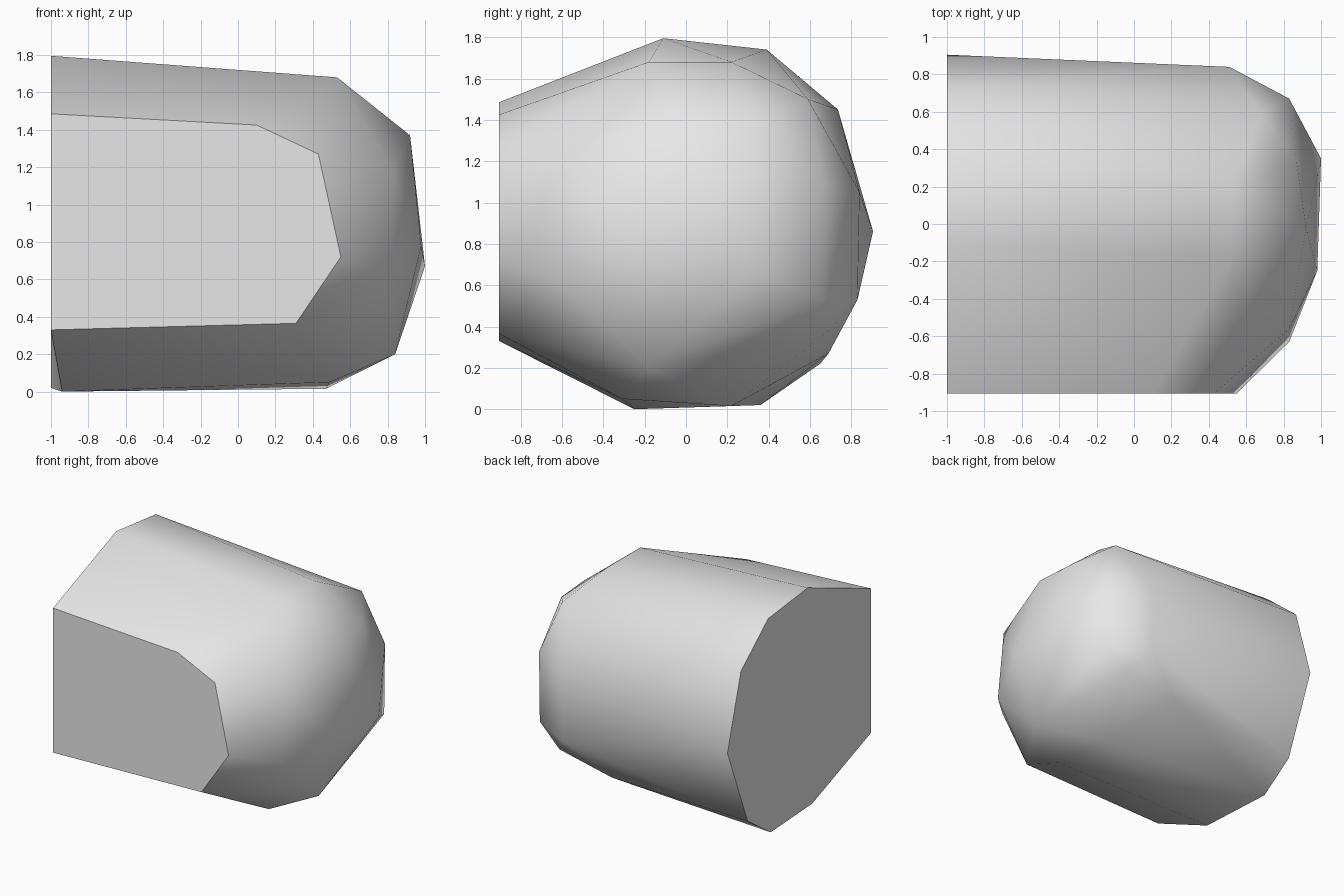
import bpy
import bmesh
import math

# Remove the default cube only
cube = bpy.data.objects.get("Cube")
if cube:
    bpy.data.objects.remove(cube, do_unlink=True)


def make_material(name, colour):
    """Plain material with matching viewport and render colour."""
    mat = bpy.data.materials.new(name)
    mat.use_nodes = True
    mat.diffuse_color = colour
    shader = mat.node_tree.nodes["Principled BSDF"]
    shader.inputs["Base Color"].default_value = colour
    shader.inputs["Roughness"].default_value = 0.8
    return mat


def on_plane_x(x, profile):
    return [(x, y, z) for y, z in profile]


def on_plane_y(y, profile):
    return [(x, y, z) for x, z in profile]


# Flat cut at the right end (y, z)
cut_end = on_plane_x(-1, [
    (-.11, 1.795), (.39, 1.74), (.735, 1.45), (.905, .86), (.65, .22), (.36, .02)])

# Flat front face (x, z)
front_face = on_plane_y(-.905, [
    (-1, 1.485), (.1, 1.425), (.43, 1.27), (.55, .72), (.31, .365), (-1, .33)])

# Upper shoulder of the rounded end
upper_shoulder = [
    (.53, -.18, 1.68), (.53, .22, 1.68), (.68, .59, 1.5), (.51, .84, 1.05),
    (.83, .67, 1.09), (.87, .33, 1.39), (.92, -.02, 1.37), (.83, -.56, 1.18)]

# Bulging tip of the rounded end
tip = [(1, .35, .67), (.98, -.25, .78), (.83, -.63, .63), (.83, .66, .53), (.51, .83, .53)]

# Underside and lower back corner
underside = [
    (.84, -.18, .2), (.49, -.31, .05), (.47, .22, .015),
    (-.94, -.25, 0), (.65, .67, .36), (.17, .69, .27)]

# Wrap the corners in a convex faceted skin
bm = bmesh.new()
for corner in cut_end + front_face + upper_shoulder + tip + underside:
    bm.verts.new(corner)
hull = bmesh.ops.convex_hull(bm, input=bm.verts[:])
loose = [v for v in bm.verts if not v.link_faces]
bmesh.ops.delete(bm, geom=loose, context='VERTS')

# Merge the flat facets into single faces
bmesh.ops.dissolve_limit(bm, angle_limit=math.radians(1),
                         verts=bm.verts[:], edges=bm.edges[:])
bmesh.ops.recalc_face_normals(bm, faces=bm.faces[:])

mesh = bpy.data.meshes.new("boulder")
bm.to_mesh(mesh)
bm.free()
boulder = bpy.data.objects.new("boulder", mesh)
bpy.context.collection.objects.link(boulder)
mesh.materials.append(make_material("stone grey", (.8, .8, .8, 1)))

# Soft facets with crisp edges at the cuts
bpy.ops.object.select_all(action='DESELECT')
boulder.select_set(True)
bpy.context.view_layer.objects.active = boulder
bpy.ops.object.shade_smooth_by_angle(angle=math.radians(40))
